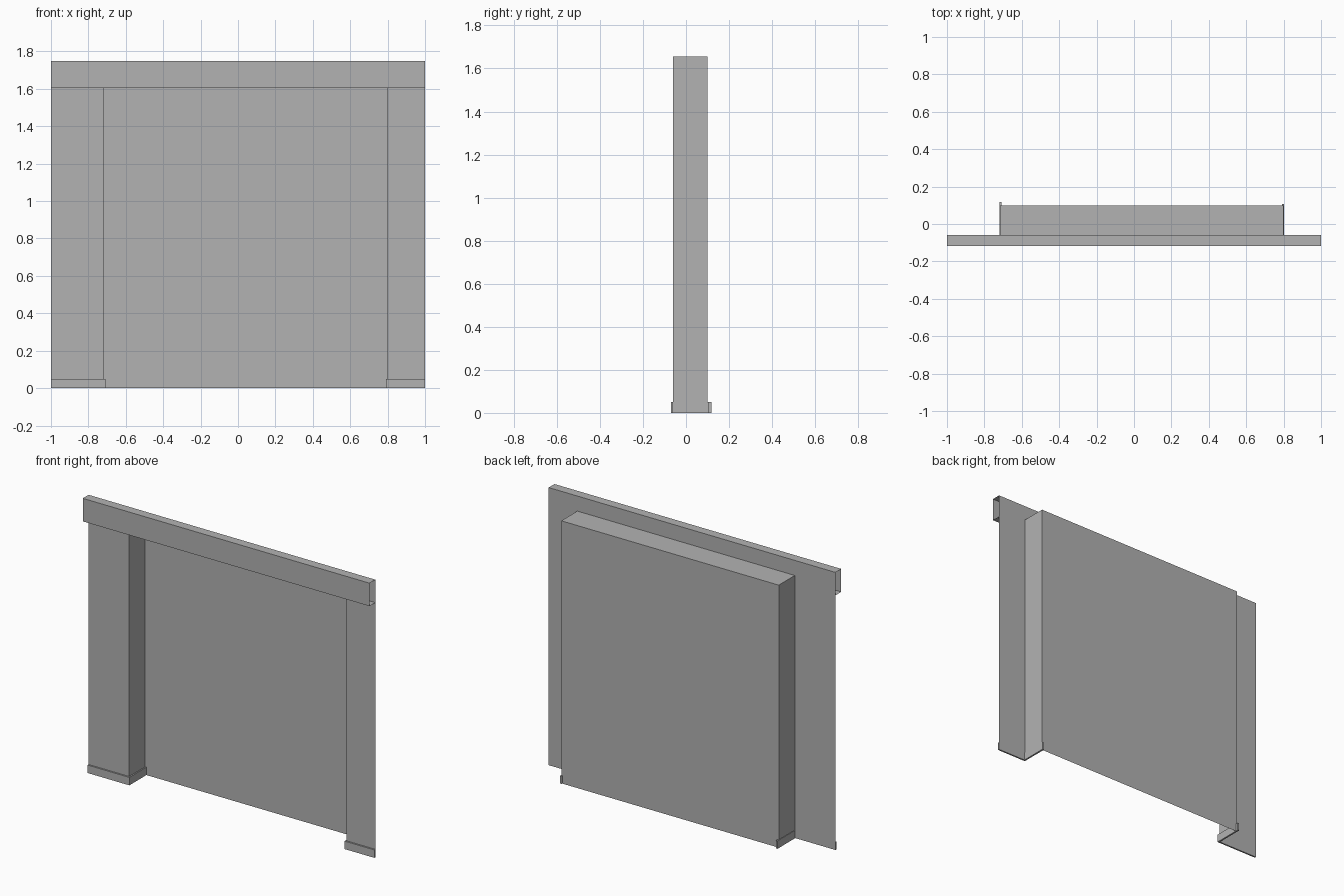
import bpy
import bmesh

cube = bpy.data.objects.get("Cube")
if cube:
    bpy.data.objects.remove(cube, do_unlink=True)

# Single plain grey for everything
GREY = (0.448, 0.448, 0.448, 1.0)
mat = bpy.data.materials.new("plain grey")
mat.use_nodes = True
mat.diffuse_color = GREY
mat.node_tree.nodes["Principled BSDF"].inputs["Base Color"].default_value = GREY

# Main dimensions
TOP, NICHE_TOP, SKIRT = 1.75, 1.655, 0.05
FRONT, BACK, HEADER_Y = -0.06, 0.10, -0.118
RIGHT_IN, LEFT_IN = -0.717, 0.8


def finish(name, bm):
    mesh = bpy.data.meshes.new(name)
    bm.to_mesh(mesh)
    bm.free()
    mesh.materials.append(mat)
    obj = bpy.data.objects.new(name, mesh)
    bpy.context.collection.objects.link(obj)
    return obj


def sheet(name, path, extrude):
    """Sweep an open path of points along a vector into a thin sheet."""
    bm = bmesh.new()
    a = [bm.verts.new(p) for p in path]
    b = [bm.verts.new([c + d for c, d in zip(p, extrude)]) for p in path]
    for i in range(len(path) - 1):
        bm.faces.new((a[i], a[i + 1], b[i + 1], b[i]))
    return finish(name, bm)


def prism(name, outline, height):
    """Extrude a flat outline upward into a closed solid."""
    bm = bmesh.new()
    face = bm.faces.new([bm.verts.new((x, y, 0)) for x, y in outline])
    top = bmesh.ops.extrude_face_region(bm, geom=[face])["geom"]
    bmesh.ops.translate(bm, vec=(0, 0, height),
                        verts=[v for v in top if isinstance(v, bmesh.types.BMVert)])
    bmesh.ops.recalc_face_normals(bm, faces=bm.faces)
    return finish(name, bm)


# Front wall strips, either side of the recess
sheet("right_wall_strip", [(-1, FRONT, 0), (RIGHT_IN, FRONT, 0)], (0, 0, TOP))
sheet("left_wall_strip", [(LEFT_IN, FRONT, 0), (1, FRONT, 0)], (0, 0, TOP))
sheet("upper_wall", [(RIGHT_IN, FRONT, NICHE_TOP), (LEFT_IN, FRONT, NICHE_TOP)],
      (0, 0, TOP - NICHE_TOP))

# Recess: sides and back in one sheet, then its ceiling
sheet("recess_walls",
      [(RIGHT_IN, FRONT, 0), (RIGHT_IN, BACK, 0), (LEFT_IN, BACK, 0), (LEFT_IN, FRONT, 0)],
      (0, 0, NICHE_TOP))
sheet("recess_ceiling", [(RIGHT_IN, BACK, NICHE_TOP), (LEFT_IN, BACK, NICHE_TOP)],
      (0, FRONT - BACK, 0))

# Header: open-ended channel across the top
sheet("header_channel",
      [(-1, FRONT, 1.605), (-1, HEADER_Y, 1.605), (-1, HEADER_Y, TOP), (-1, FRONT, TOP)],
      (2, 0, 0))

# Skirting boards wrapping each strip into the recess
for name, side, inner, end in (("right_skirting", -1, RIGHT_IN, 0.118),
                               ("left_skirting", 1, LEFT_IN, 0.106)):
    face = inner - side * 0.008
    core = inner + side * 0.003
    prism(name, [(side, -0.07), (face, -0.07), (face, end),
                 (core, end), (core, FRONT), (side, FRONT)], SKIRT)
